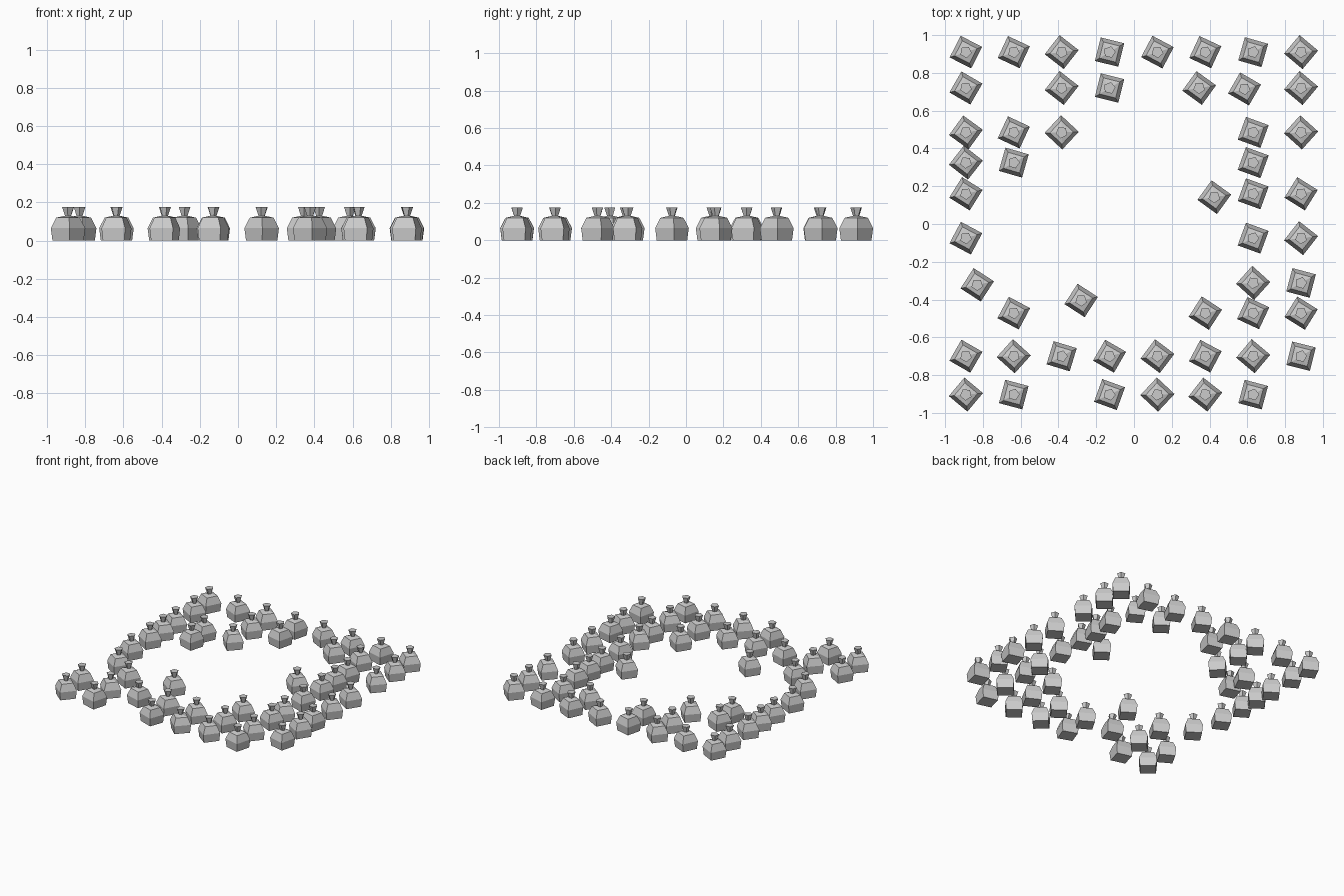
import bpy, bmesh
from math import cos, sin, pi, radians

if "Cube" in bpy.data.objects:
    bpy.data.objects.remove(bpy.data.objects["Cube"])


def ring(bm, sides, r, z, turn=0.0):
    return [bm.verts.new((r * cos(turn + 2 * pi * i / sides),
                          r * sin(turn + 2 * pi * i / sides), z)) for i in range(sides)]


def loft(bm, sides, profile, turn):
    """Stack of rings joined by flat faces, capped at both ends."""
    rings = [ring(bm, sides, r, z, turn) for r, z in profile]
    for a, b in zip(rings, rings[1:]):
        for i in range(sides):
            j = (i + 1) % sides
            bm.faces.new((a[i], a[j], b[j], b[i]))
    bm.faces.new(rings[0][::-1])
    bm.faces.new(rings[-1])


# One sack: square body with sloping shoulders, plus a flared five-sided tie
bm = bmesh.new()
q = 2 ** 0.5
loft(bm, 4, [(0.058 * q, 0), (0.064 * q, 0.065), (0.044 * q, 0.12), (0.013 * q, 0.13)], pi / 4)
loft(bm, 5, [(0.014, 0.122), (0.032, 0.176)], 0.3)
sack_mesh = bpy.data.meshes.new("sack")
bm.to_mesh(sack_mesh)
bm.free()


def sack(x, y, turn):
    ob = bpy.data.objects.new("sack", sack_mesh)
    ob.location = (x, y, 0)
    ob.rotation_euler.z = -radians(turn)
    bpy.context.collection.objects.link(ob)


# Rows of sacks: y, then (column, clockwise turn)
rows = [
    (0.91, [(0, 27), (1, 25), (2, 38), (3, 14), (4, 28), (5, 25), (6, 16), (7, 40)]),
    (0.72, [(0, 30), (2, 38), (3, 14), (7, 40)]),
    (0.485, [(0, 36), (1, 25), (2, 43), (6, 20), (7, 42)]),
    (0.325, [(0, 38), (1, 16), (6, 20)]),
    (0.16, [(0, 32), (6, 20), (7, 32)]),
    (-0.075, [(0, 28), (6, 20), (7, 38)]),
    (-0.312, [(6, 42), (7, 15)]),
    (-0.472, [(1, 28), (5, 33), (6, 25), (7, 32)]),
    (-0.70, [(0, 30), (1, 42), (2, 17), (3, 30), (4, 37), (5, 28), (6, 40), (7, 14)]),
    (-0.903, [(0, 40), (1, 15), (3, 20), (4, 43), (5, 38), (6, 15)]),
]
for y, items in rows:
    for col, turn in items:
        sack(-0.89 + 0.2535 * col, y, turn)

# Loose sacks off the grid
for x, y, turn in [(0.345, 0.72, 36), (0.585, 0.715, 30), (0.425, 0.142, 36),
                   (-0.83, -0.322, 33), (-0.28, -0.405, 33)]:
    sack(x, y, turn)
